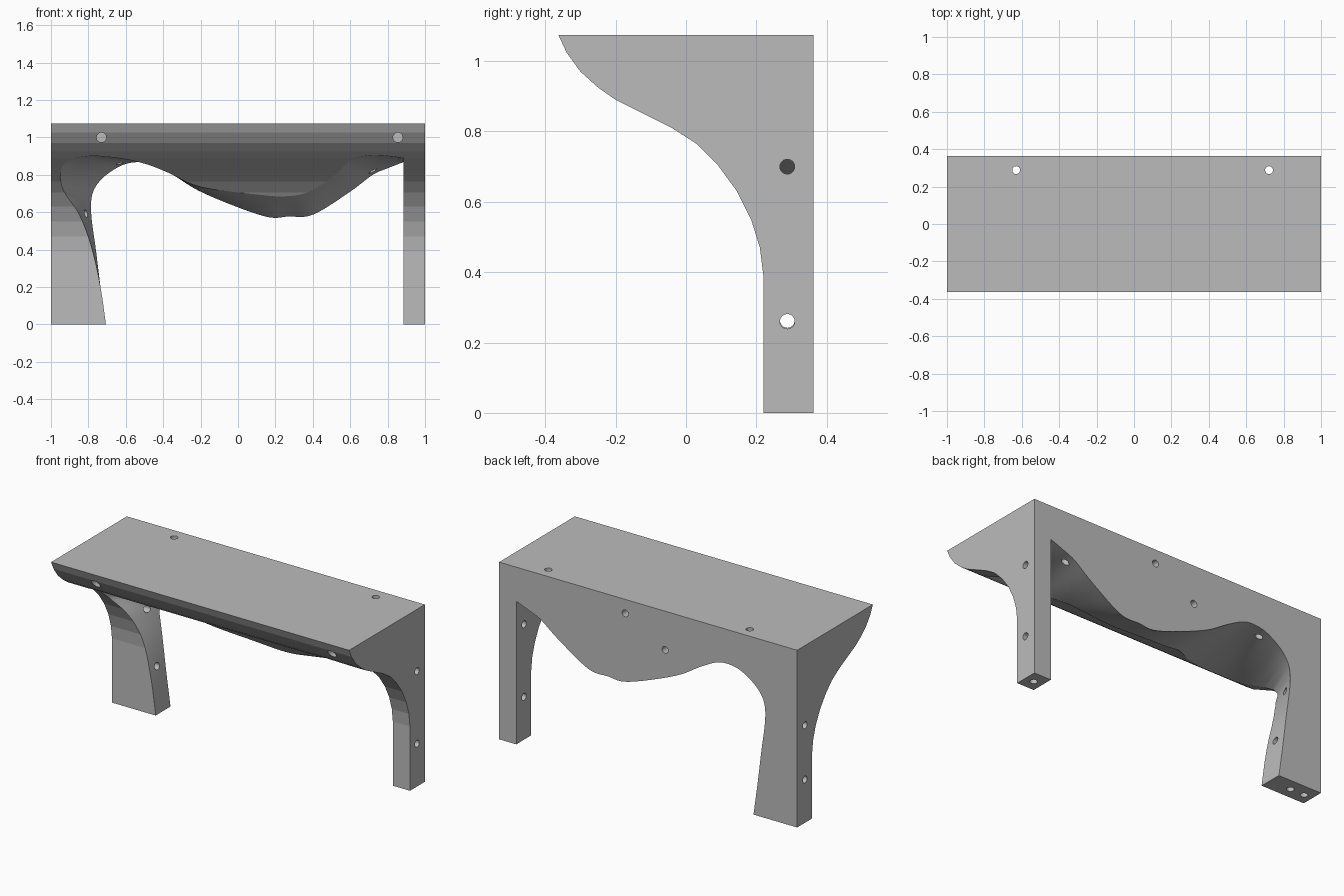
import bpy, bmesh, math
from mathutils import Vector, Matrix

cube = bpy.data.objects.get("Cube")
if cube:
    bpy.data.objects.remove(cube, do_unlink=True)

mat = bpy.data.materials.new("plain grey")
mat.use_nodes = True
grey = (0.5, 0.5, 0.5, 1)
mat.diffuse_color = grey
mat.node_tree.nodes["Principled BSDF"].inputs["Base Color"].default_value = grey

BACK, TOP = 0.363, 1.075


def make_object(name, bm):
    bmesh.ops.recalc_face_normals(bm, faces=bm.faces[:])
    mesh = bpy.data.meshes.new(name)
    bm.to_mesh(mesh)
    bm.free()
    mesh.materials.append(mat)
    obj = bpy.data.objects.new(name, mesh)
    bpy.context.collection.objects.link(obj)
    return obj


def loft(bm, rings):
    """Skin closed rings and cap both ends."""
    rows = [[bm.verts.new(p) for p in ring] for ring in rings]
    n = len(rows[0])
    for a, b in zip(rows, rows[1:]):
        for i in range(n):
            j = (i + 1) % n
            bm.faces.new((a[i], a[j], b[j], b[i]))
    bm.faces.new(rows[0])
    bm.faces.new(rows[-1])


# Curved front edge as (y, z), from the top down
profile = [(-.363, TOP), (-.34, 1.025), (-.30, .97), (-.25, .925), (-.2, .89),
           (-.12, .85), (-.04, .81), (.03, .765), (.09, .705), (.145, .63),
           (.185, .55), (.21, .47), (.22, .39), (.22, 0)]


def front_y(z):
    for (y0, z0), (y1, z1) in zip(profile, profile[1:]):
        if z >= z1:
            return y0 + (y1 - y0) * (z0 - z) / (z0 - z1)
    return profile[-1][0]


# Body: side profile extruded across the width
bm = bmesh.new()
side = profile + [(BACK, 0), (BACK, TOP)]
loft(bm, [[(x, y, z) for y, z in side] for x in (-1, 1)])
body = make_object("shelf_body", bm)

# Arch opening: back outline x, z paired with front outline x, z
arch = [(-.70, -.05, -.70, -.05), (-.735, .2, -.735, .2), (-.76, .4, -.785, .42),
        (-.782, .56, -.85, .59), (-.785, .66, -.93, .71), (-.765, .73, -.95, .80),
        (-.71, .795, -.915, .87), (-.617, .852, -.8, .9), (-.53, .868, -.65, .89),
        (-.456, .855, -.5, .86), (-.349, .80, -.37, .81), (-.18, .70, -.2, .735),
        (.134, .58, .1, .695), (.27, .577, .25, .685), (.403, .588, .38, .71),
        (.6, .71, .52, .80), (.72, .80, .6, .875), (.8, .835, .72, .905),
        (.885, .868, .885, .89)]


def spline(points, steps):
    pts = [Vector(p) for p in points]
    pts = [pts[0]] + pts + [pts[-1]]
    out = []
    for a, b, c, d in zip(pts, pts[1:], pts[2:], pts[3:]):
        for k in range(steps):
            t = k / steps
            out.append(b + (c - a) * t / 2 + (a * 2 - b * 5 + c * 4 - d) * t * t / 2
                       + (b * 3 - a - c * 3 + d) * t ** 3 / 2)
    return out + [pts[-1]]


pairs = spline(arch, 6) + [Vector((.885, -.05, .885, -.05))]
rings = [[(p[0], .45, p[1]) for p in pairs]]
ROWS = 6
for r in range(ROWS + 1):
    t = r / ROWS
    rings.append([(p[0] + (p[2] - p[0]) * t, BACK + (front_y(p[3]) - BACK) * t,
                   p[1] + (p[3] - p[1]) * t) for p in pairs])
rings.append([(p[2], -.5, p[3]) for p in pairs])
bm = bmesh.new()
loft(bm, rings)
opening = make_object("arch_cutter", bm)

# Peg holes
bm = bmesh.new()


def hole(start, end, radius=.021):
    a, b = Vector(start), Vector(end)
    turn = (b - a).to_track_quat('Z', 'Y').to_matrix().to_4x4()
    bmesh.ops.create_cone(bm, cap_ends=True, segments=24, radius1=radius, radius2=radius,
                          depth=(b - a).length, matrix=Matrix.Translation((a + b) / 2) @ turn)


PEG = .288
for x in (-.63, .722):
    hole((x, PEG, 1.2), (x, PEG, .7))
for x in (-.73, .855):
    hole((x, -.5, 1.0), (x, -.2, 1.0), .026)
for x, z in ((.154, .99), (-.114, .84)):
    hole((x, .45, z), (x, .26, z))
for x in (-.945, -.85, .943):
    hole((x, PEG, -.1), (x, PEG, .15))
for z in (.26, .70):
    hole((1.1, PEG, z), (.8, PEG, z))
for z in (.263, .592):
    hole((-1.1, PEG, z), (-.6, PEG, z))
holes = make_object("hole_cutter", bm)

# Cut the opening and holes, then remove the cutters
bpy.context.view_layer.objects.active = body
for cutter in (opening, holes):
    cutter.hide_render = True
    mod = body.modifiers.new(cutter.name, 'BOOLEAN')
    mod.operation = 'DIFFERENCE'
    mod.solver = 'EXACT'
    mod.object = cutter
    bpy.ops.object.modifier_apply(modifier=mod.name)
    bpy.data.objects.remove(cutter, do_unlink=True)

# Smooth the carved surface but keep the facets of the profile
bpy.ops.object.select_all(action='DESELECT')
body.select_set(True)
bpy.ops.object.shade_smooth_by_angle(angle=math.radians(5))
